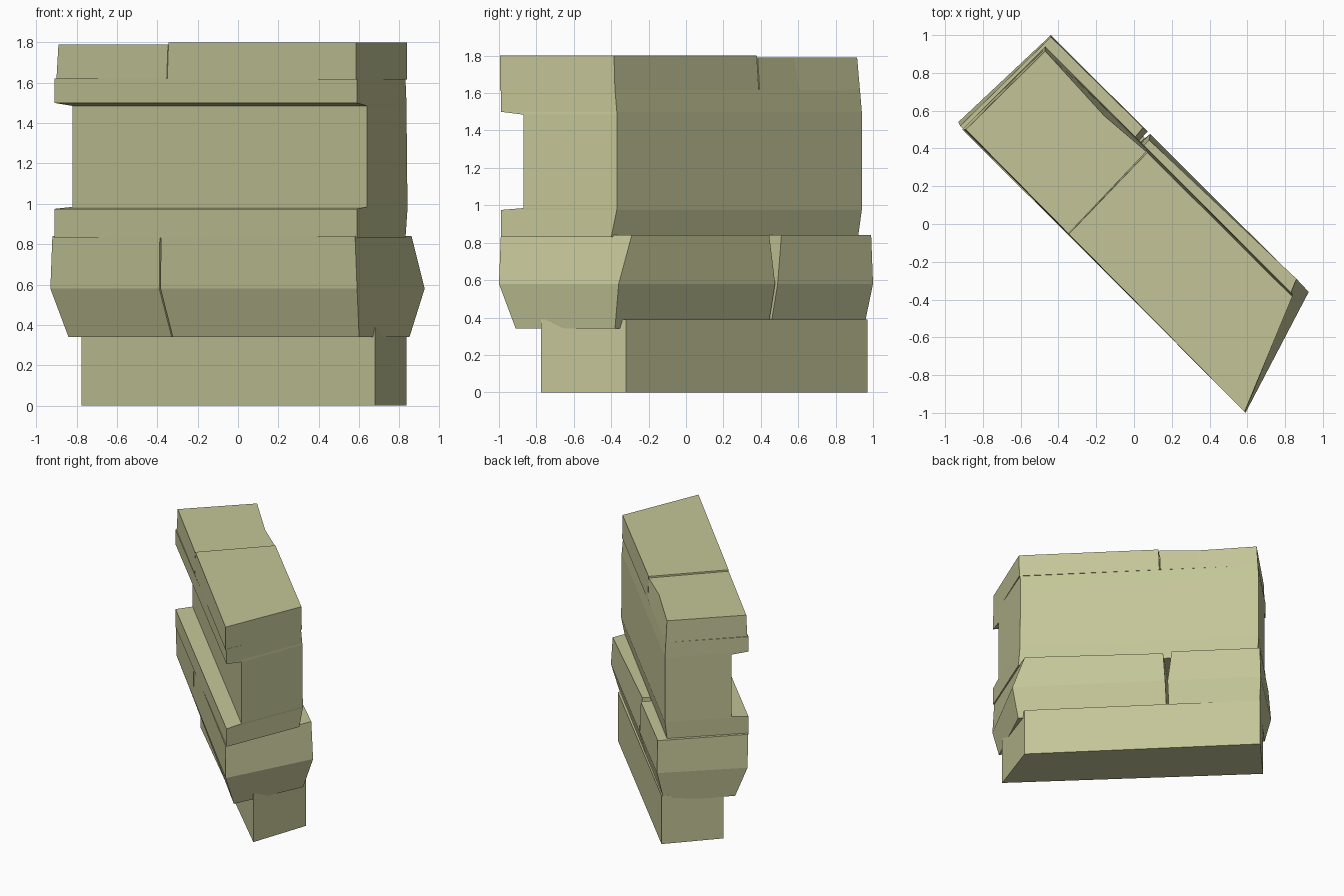
import bpy, bmesh

if "Cube" in bpy.data.objects:
    bpy.data.objects.remove(bpy.data.objects["Cube"])

mat = bpy.data.materials.new("olive_stone")
mat.diffuse_color = (0.55, 0.56, 0.31, 1)
mat.use_nodes = True
mat.node_tree.nodes["Principled BSDF"].inputs["Base Color"].default_value = mat.diffuse_color


def loft(name, rings):
    """Stack of rings (z, [corner xy, counter-clockwise]) skinned into a closed solid."""
    bm = bmesh.new()
    rows = [[bm.verts.new((x, y, z)) for x, y in pts] for z, pts in rings]
    n = len(rows[0])
    for low, high in zip(rows, rows[1:]):
        for i in range(n):
            j = (i + 1) % n
            bm.faces.new((low[i], low[j], high[j], high[i]))
    bm.faces.new(rows[0][::-1])
    bm.faces.new(rows[-1])
    bmesh.ops.recalc_face_normals(bm, faces=bm.faces)
    me = bpy.data.meshes.new(name)
    bm.to_mesh(me)
    bm.free()
    me.materials.append(mat)
    ob = bpy.data.objects.new(name, me)
    bpy.context.collection.objects.link(ob)
    return ob


def mix(a, b, t):
    return (a[0] + (b[0] - a[0]) * t, a[1] + (b[1] - a[1]) * t)


def part(ring, front, back):
    """Portion of a four-corner ring between two fractions along its length."""
    fl, fr, br, bl = ring
    return [mix(fl, fr, front[0]), mix(fl, fr, front[1]),
            mix(bl, br, back[1]), mix(bl, br, back[0])]


# Base block, set back from the front
base = [(-0.775, 0.63), (0.68, -0.775), (0.835, -0.32), (-0.46, 0.97)]
loft("base_block", [(0, base), (0.39, base)])

# Bulging middle course, two blocks with a narrow joint
middle = [
    (0.34, [(-0.84, 0.57), (0.60, -0.91), (0.85, -0.38), (-0.47, 0.95)]),
    (0.58, [(-0.93, 0.54), (0.59, -1.0), (0.925, -0.36), (-0.44, 1.0)]),
    (0.84, [(-0.92, 0.52), (0.58, -0.99), (0.86, -0.29), (-0.44, 0.99)]),
]
loft("middle_block_left",
     [(z, part(r, (0, 0.355), (0, 0.375))) for z, r in middle])
right = [(z, part(r, (0.359, 1), (0.385, 1))) for z, r in middle]
right[2][1][3] = (0.08, 0.445)      # worn upper back corner beside the joint
loft("middle_block_right", right)

# Tall upper body with a recessed front between two lips
lip = [(-0.91, 0.50), (0.59, -0.99)]
recess = [(-0.82, 0.59), (0.64, -0.87)]
loft("upper_body", [
    (0.83, lip + [(0.83, -0.40), (-0.475, 0.92)]),
    (0.975, lip + [(0.84, -0.37), (-0.47, 0.94)]),
    (0.985, recess + [(0.84, -0.37), (-0.47, 0.94)]),
    (1.485, recess + [(0.835, -0.37), (-0.47, 0.94)]),
    (1.50, lip + [(0.835, -0.37), (-0.47, 0.94)]),
    (1.62, [(-0.91, 0.50), (0.59, -0.99), (0.83, -0.38), (-0.47, 0.93)]),
])

# Cap course, two blocks with a hairline joint
cap_low = [(-0.90, 0.50), (0.585, -0.995), (0.838, -0.38), (-0.47, 0.93)]
cap_top = [(-0.89, 0.50), (0.585, -0.995), (0.838, -0.385), (-0.47, 0.915)]
loft("cap_block_right", [(z, part(r, (0.37, 1), (0.413, 1)))
                         for z, r in ((1.615, cap_low), (1.80, cap_top))])
low = part(cap_low, (0, 0.368), (0, 0.409))
top = part(cap_top, (0, 0.368), (0, 0.409))
# The left block has a chipped back edge
low.insert(3, mix(low[2], low[3], 0.4))
top.insert(3, (-0.16, 0.575))
loft("cap_block_left", [(1.615, low), (1.79, top)])
